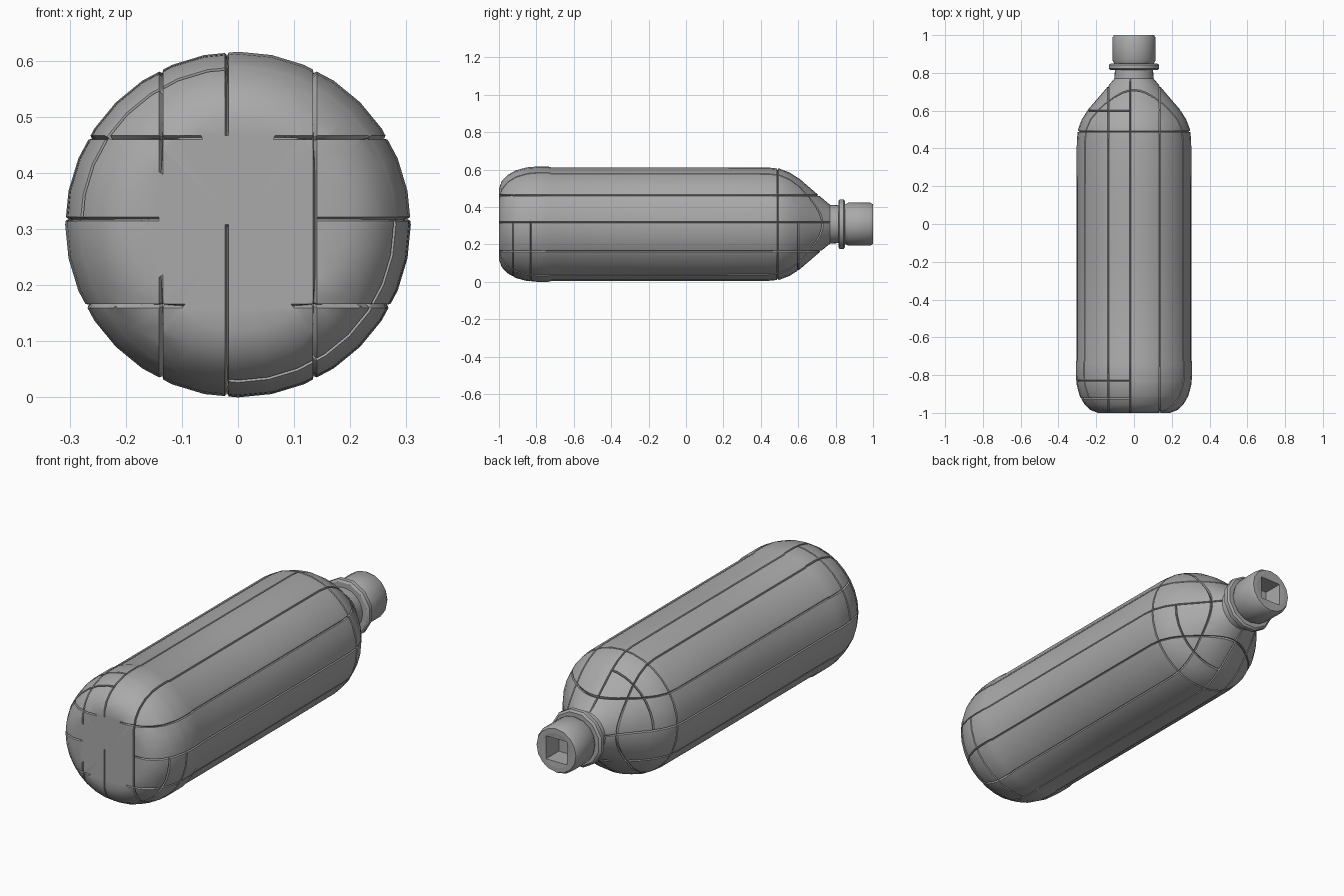
import bpy, bmesh, math

if "Cube" in bpy.data.objects:
    bpy.data.objects.remove(bpy.data.objects["Cube"])

AXIS_Z = 0.308

grey = bpy.data.materials.new("plain grey")
grey.use_nodes = True
grey.diffuse_color = (0.4, 0.4, 0.4, 1)
bsdf = grey.node_tree.nodes["Principled BSDF"]
bsdf.inputs["Base Color"].default_value = grey.diffuse_color
bsdf.inputs["Roughness"].default_value = 0.6


def lathe(profile, sides, turn=0.0):
    """Revolve (y, radius) points about the lengthwise axis."""
    bm = bmesh.new()
    rings = []
    for y, r in profile:
        if r == 0:
            rings.append([bm.verts.new((0, y, 0))] * sides)
            continue
        ring = []
        for i in range(sides):
            a = math.tau * i / sides + turn
            ring.append(bm.verts.new((r * math.cos(a), y, r * math.sin(a))))
        rings.append(ring)
    for a, b in zip(rings, rings[1:]):
        for i in range(sides):
            j = (i + 1) % sides
            corners = list(dict.fromkeys((a[i], a[j], b[j], b[i])))
            bm.faces.new(corners)
    bmesh.ops.recalc_face_normals(bm, faces=bm.faces)
    return bm


def finish(bm, name, angle=35):
    mesh = bpy.data.meshes.new(name)
    bmesh.ops.recalc_face_normals(bm, faces=bm.faces)
    bm.to_mesh(mesh)
    bm.free()
    mesh.materials.append(grey)
    ob = bpy.data.objects.new(name, mesh)
    ob.location.z = AXIS_Z
    bpy.context.collection.objects.link(ob)
    bpy.ops.object.select_all(action="DESELECT")
    ob.select_set(True)
    bpy.context.view_layer.objects.active = ob
    bpy.ops.object.shade_smooth_by_angle(angle=math.radians(angle))
    return ob


def cut(bm, axis, at):
    """Slice all faces with a plane square to one axis."""
    co, no = [0, 0, 0], [0, 0, 0]
    co[axis], no[axis] = at, 1
    bmesh.ops.bisect_plane(bm, geom=bm.verts[:] + bm.edges[:] + bm.faces[:],
                           plane_co=co, plane_no=no, dist=0.0003)


# Bottle body: rounded base, straight wall, shoulder and neck
body = lathe([(-1, 0), (-1, 0.19), (-0.985, 0.23), (-0.955, 0.262),
              (-0.91, 0.288), (-0.85, 0.304), (-0.8, 0.308), (-0.735, 0.308),
              (-0.72, 0.304), (-0.17, 0.304), (-0.15, 0.304), (0.15, 0.304),
              (0.44, 0.303), (0.5, 0.297), (0.555, 0.276), (0.61, 0.24),
              (0.67, 0.188), (0.73, 0.137), (0.77, 0.104), (0.83, 0.1)], 32)

# Panel seams: narrow slots cut on a grid of planes
SEAMS = [(0, -0.137), (0, -0.02), (0, 0.137),
         (2, -0.145), (2, 0.01), (2, 0.155),
         (1, -0.925), (1, -0.83), (1, 0.49), (1, 0.6)]
HALF = 0.0035
for axis, at in SEAMS:
    for offset in (-HALF, 0, HALF):
        cut(body, axis, at + offset)
body.normal_update()


def seam_depth(v):
    x, y, z = v.co
    depth = 0
    for axis, at in SEAMS:
        if abs(v.co[axis] - at) > 0.0005:
            continue
        if y < -0.98 and math.hypot(x, z) < 0.185:
            on = axis == 0 and (at > 0 or (at > -0.1 and z < 0))
        elif axis == 1:
            on = (x > -0.02) != (z > 0.01) or abs(at) < 0.55
        else:
            on = y < 0.74
        if on:
            depth = 0.005 if -0.74 < y < 0.45 else 0.011
    return depth


moves = [(v, v.normal * seam_depth(v)) for v in body.verts]
for v, move in moves:
    v.co -= move
finish(body, "bottle_body", 30)

# Collar below the cap
finish(lathe([(0.815, 0.09), (0.815, 0.128), (0.822, 0.138), (0.842, 0.138),
              (0.85, 0.128), (0.85, 0.09)], 12, math.pi / 12), "neck_collar")

# Cap with an open end
finish(lathe([(0.845, 0.085), (0.848, 0.104), (0.868, 0.115), (0.985, 0.115),
              (1.0, 0.106), (1.0, 0.084)], 16), "cap_shell")

# Square socket in the cap end: round rim bridged to a four-sided well
socket = bmesh.new()
rim, mouth, floor = [], [], []
for i in range(16):
    a = math.tau * i / 16
    rim.append(socket.verts.new((0.084 * math.cos(a), 1.0, 0.084 * math.sin(a))))
    square = 0.056 / max(abs(math.cos(a)), abs(math.sin(a)))
    for ring, y in ((mouth, 0.998), (floor, 0.9)):
        ring.append(socket.verts.new((square * math.cos(a), y, square * math.sin(a))))
for a, b in ((rim, mouth), (mouth, floor)):
    for i in range(16):
        j = (i + 1) % 16
        socket.faces.new((a[i], a[j], b[j], b[i]))
socket.faces.new(floor)
socket_ob = finish(socket, "cap_socket")
# The well faces outward along the bottle, so its floor must look toward +y
if socket_ob.data.polygons[-1].normal.y < 0:
    socket_ob.data.flip_normals()
